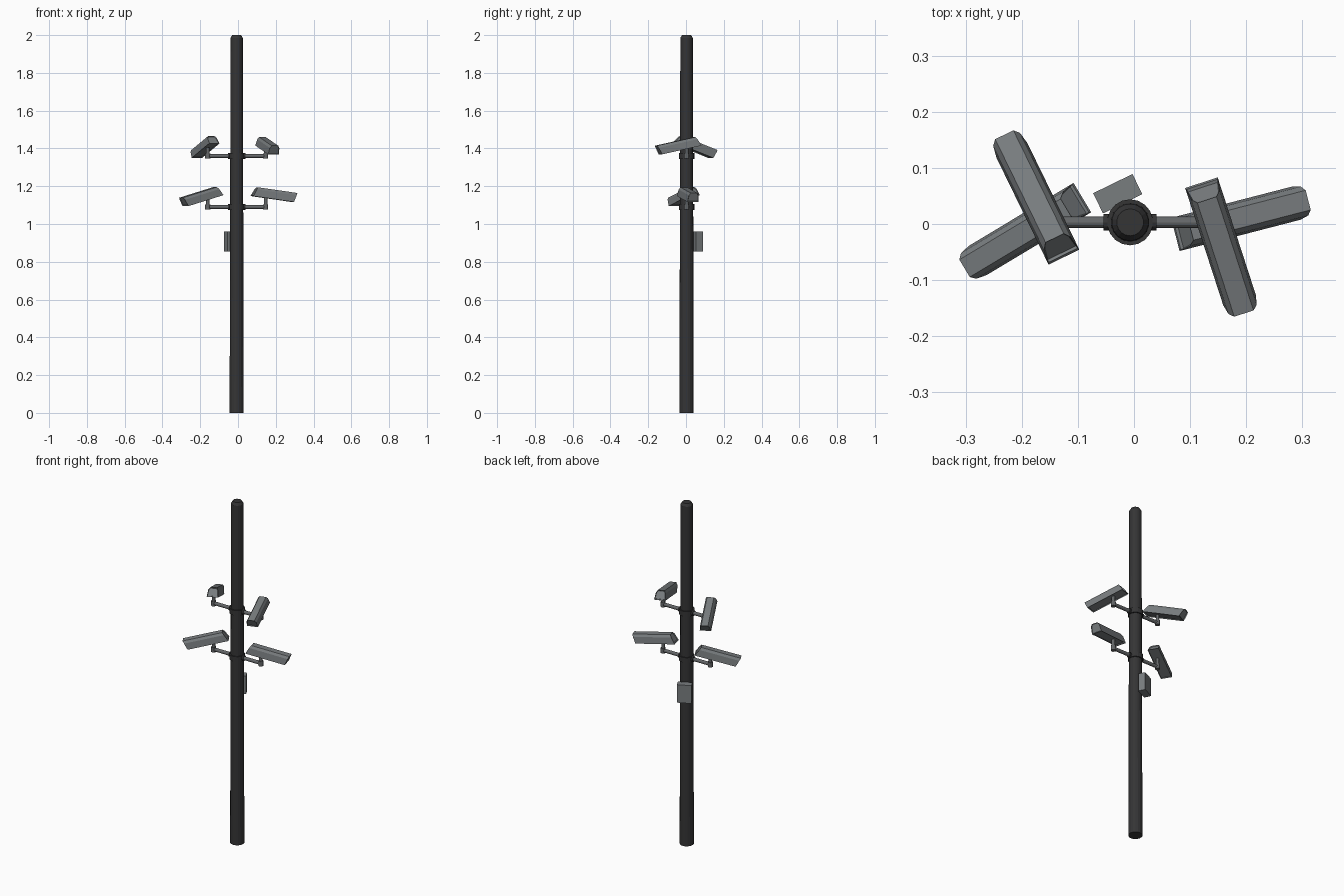
import bpy, bmesh, math
from mathutils import Matrix, Vector

if "Cube" in bpy.data.objects:
    bpy.data.objects.remove(bpy.data.objects["Cube"])


def material(name, rgb):
    m = bpy.data.materials.new(name)
    m.diffuse_color = (*rgb, 1)
    m.use_nodes = True
    m.node_tree.nodes["Principled BSDF"].inputs["Base Color"].default_value = m.diffuse_color
    return m


DARK = material("dark_pole_grey", (0.035, 0.035, 0.036))
GREY = material("camera_grey", (0.19, 0.205, 0.213))
STEEL = material("bracket_grey", (0.13, 0.137, 0.142))
CX, CY = -0.007, 0.003  # pole axis


def finish(bm, name, mat):
    bmesh.ops.recalc_face_normals(bm, faces=bm.faces)
    me = bpy.data.meshes.new(name)
    bm.to_mesh(me)
    bm.free()
    me.materials.append(mat)
    ob = bpy.data.objects.new(name, me)
    bpy.context.collection.objects.link(ob)
    return ob


def rod(name, a, b, r1, r2, mat, sides=12):
    """Tapered cylinder from point a to point b."""
    a, b = Vector(a), Vector(b)
    d = b - a
    mtx = Matrix.Translation((a + b) / 2) @ d.to_track_quat('Z', 'Y').to_matrix().to_4x4()
    bm = bmesh.new()
    bmesh.ops.create_cone(bm, cap_ends=True, segments=sides, radius1=r1, radius2=r2,
                          depth=d.length, matrix=mtx)
    return finish(bm, name, mat)


def camera(name, centre, heading, pitch):
    """Hooded camera: flared section, slanted ends, recessed ends and underside."""
    bm = bmesh.new()
    h = 0.025
    # (rear u, front u, half width, height): bottom, shoulder, top
    rows = [(-0.12, 0.105, 0.0305, -h), (-0.105, 0.115, 0.0265, 0.012), (-0.098, 0.12, 0.018, h)]
    rear = [bm.verts.new((u0, s * w, z)) for s, rr in ((1, rows), (-1, rows[::-1])) for u0, u1, w, z in rr]
    front = [bm.verts.new((u1, s * w, z)) for s, rr in ((1, rows), (-1, rows[::-1])) for u0, u1, w, z in rr]
    n = len(rear)
    ends = [bm.faces.new(rear), bm.faces.new(front[::-1])]
    sides = [bm.faces.new((rear[i], front[i], front[(i + 1) % n], rear[(i + 1) % n])) for i in range(n)]
    bmesh.ops.recalc_face_normals(bm, faces=bm.faces)
    bmesh.ops.inset_individual(bm, faces=ends + [sides[-1]], thickness=0.003, depth=-0.005)
    bm.transform(Matrix.Translation(centre) @ Matrix.Rotation(math.radians(heading), 4, 'Z')
                 @ Matrix.Rotation(math.radians(pitch), 4, 'Y'))
    return finish(bm, name, GREY)


# Pole with a chamfered top
rod("pole", (CX, CY, 0), (CX, CY, 1.985), 0.038, 0.033, DARK, 18)
rod("pole_cap", (CX, CY, 1.985), (CX, CY, 2.0), 0.033, 0.024, DARK, 18)

# Brackets: collar, cross bar, and an upright with a knuckle at each end
for level, z, tops in (("upper", 1.36, (1.405, 1.41)), ("lower", 1.09, (1.145, 1.15))):
    rod(level + "_collar", (CX, CY, z - 0.015), (CX, CY, z + 0.015), 0.041, 0.041, DARK, 18)
    rod(level + "_bar", (CX - 0.153, CY, z), (CX + 0.153, CY, z), 0.010, 0.010, STEEL)
    for side, s, top in (("left", -1, tops[0]), ("right", 1, tops[1])):
        x = CX + s * 0.153
        rod(f"{level}_{side}_upright", (x, CY, z), (x, CY, top), 0.009, 0.009, STEEL)
        rod(f"{level}_{side}_knuckle", (x, CY, z - 0.014), (x, CY, z + 0.014), 0.0135, 0.0135, STEEL)
        rod(f"{level}_{side}_flange", (CX + s * 0.03, CY, z), (CX + s * 0.047, CY, z), 0.015, 0.015, DARK)

# Cameras: centre, heading from +x, downward pitch
camera("upper_left_camera", (-0.178, 0.05, 1.409), 116, 20)
camera("upper_right_camera", (0.158, -0.043, 1.415), -72, 12)
camera("lower_left_camera", (-0.197, -0.016, 1.146), 211, 15)
camera("lower_right_camera", (0.192, 0.012, 1.156), 14.5, 8)

# Control box on the back of the pole
bm = bmesh.new()
bmesh.ops.create_cube(bm, size=1, matrix=Matrix.Translation((-0.029, 0.054, 0.908))
                      @ Matrix.Rotation(math.radians(26), 4, 'Z')
                      @ Matrix.Diagonal((0.078, 0.04, 0.105, 1)))
finish(bm, "control_box", GREY)
